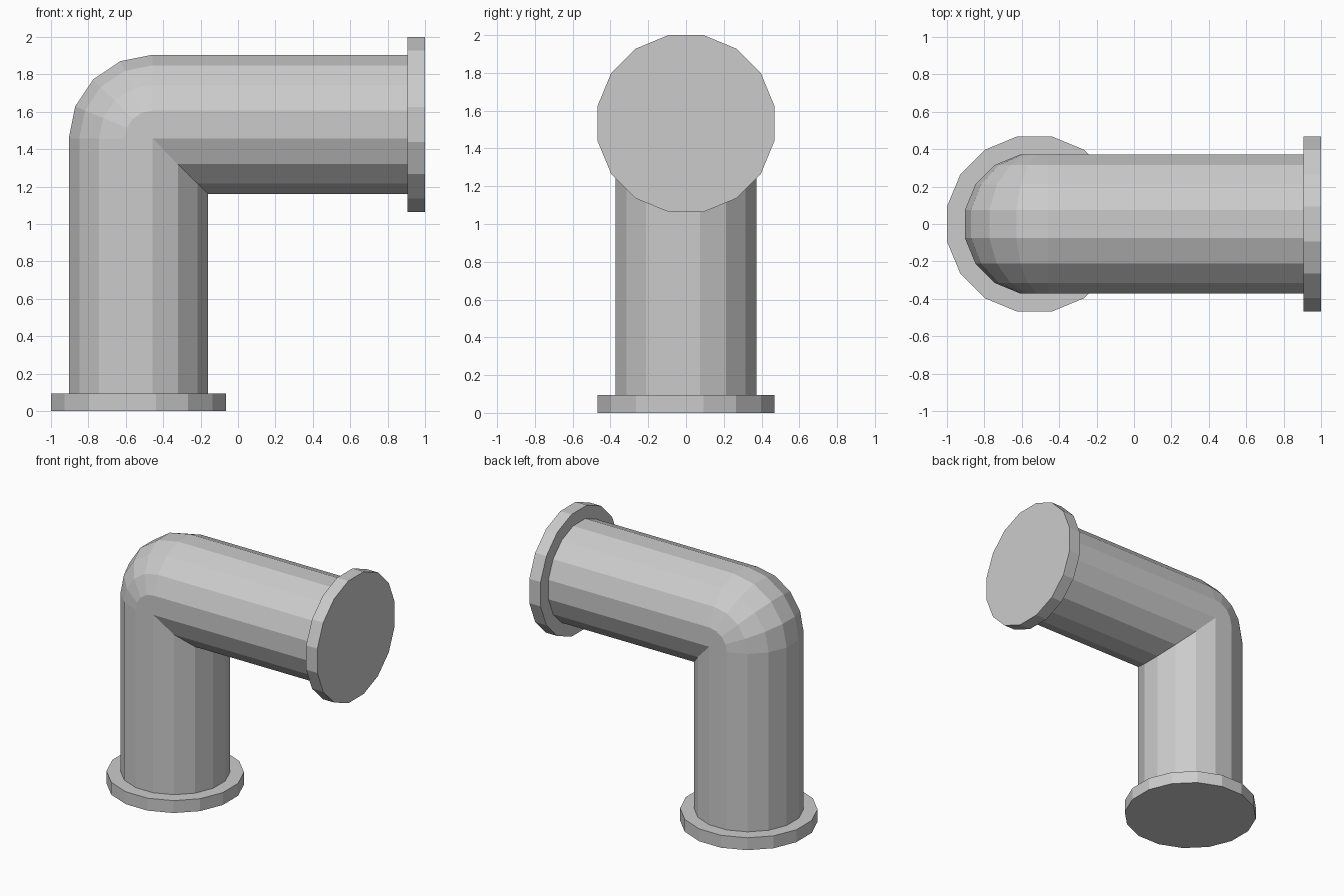
import bpy
import bmesh
from math import pi, sin, cos
from mathutils import Matrix

if "Cube" in bpy.data.objects:
    bpy.data.objects.remove(bpy.data.objects["Cube"], do_unlink=True)

SIDES = 16
PIPE_R = 0.38
FLANGE_R = 0.4772
FLANGE_T = 0.095
AXIS_X = -1 + FLANGE_R * cos(pi / SIDES)   # axis of the upright leg
AXIS_Z = 2 - FLANGE_R * cos(pi / SIDES)    # axis of the level arm
BEND = PIPE_R * sin(pi / SIDES)            # centreline radius of the elbow
STEPS = 4

grey = bpy.data.materials.new("plain_grey")
grey.use_nodes = True
colour = (0.6, 0.6, 0.6, 1)
grey.diffuse_color = colour
grey.node_tree.nodes["Principled BSDF"].inputs["Base Color"].default_value = colour


def add_object(name, bm):
    bmesh.ops.recalc_face_normals(bm, faces=bm.faces)
    mesh = bpy.data.meshes.new(name)
    bm.to_mesh(mesh)
    bm.free()
    mesh.materials.append(grey)
    obj = bpy.data.objects.new(name, mesh)
    bpy.context.collection.objects.link(obj)
    return obj


# Polygon profile with a flat side toward each axis: u is the inner side of the bend
angles = [(i + 0.5) * 2 * pi / SIDES for i in range(SIDES)]
profile = [(PIPE_R * cos(a), PIPE_R * sin(a)) for a in angles]


def elbow_point(u, y, turn):
    """Round on the outside of the bend, a sharp mitre on the inside."""
    reach = BEND - u
    if reach > 1e-5:
        dx, dz = -reach * cos(turn), reach * sin(turn)
    else:
        dx, dz = -reach, reach
    return (AXIS_X + BEND + dx, y, AXIS_Z - BEND + dz)


# Bent pipe: leg, elbow and arm as one skin
bm = bmesh.new()
rows = [[(AXIS_X + u, y, FLANGE_T) for u, y in profile]]
for k in range(STEPS + 1):
    rows.append([elbow_point(u, y, k * pi / 2 / STEPS) for u, y in profile])
rows.append([(1 - FLANGE_T, y, AXIS_Z - u) for u, y in profile])
rings = [[bm.verts.new(p) for p in row] for row in rows]
for low, high in zip(rings, rings[1:]):
    for i in range(SIDES):
        j = (i + 1) % SIDES
        bm.faces.new((low[i], low[j], high[j], high[i]))
bm.faces.new(rings[0])
bm.faces.new(rings[-1])
bmesh.ops.remove_doubles(bm, verts=bm.verts, dist=0.0005)
add_object("bent_pipe", bm)


# Flanges: flat discs closing both ends
def flange(name, centre, tilt):
    bm = bmesh.new()
    spin = Matrix.Rotation(pi / SIDES, 4, "Z")
    place = Matrix.Translation(centre) @ Matrix.Rotation(tilt, 4, "Y") @ spin
    bmesh.ops.create_cone(bm, cap_ends=True, segments=SIDES, radius1=FLANGE_R,
                          radius2=FLANGE_R, depth=FLANGE_T, matrix=place)
    add_object(name, bm)


flange("base_flange", (AXIS_X, 0, FLANGE_T / 2), 0)
flange("side_flange", (1 - FLANGE_T / 2, 0, AXIS_Z), pi / 2)
